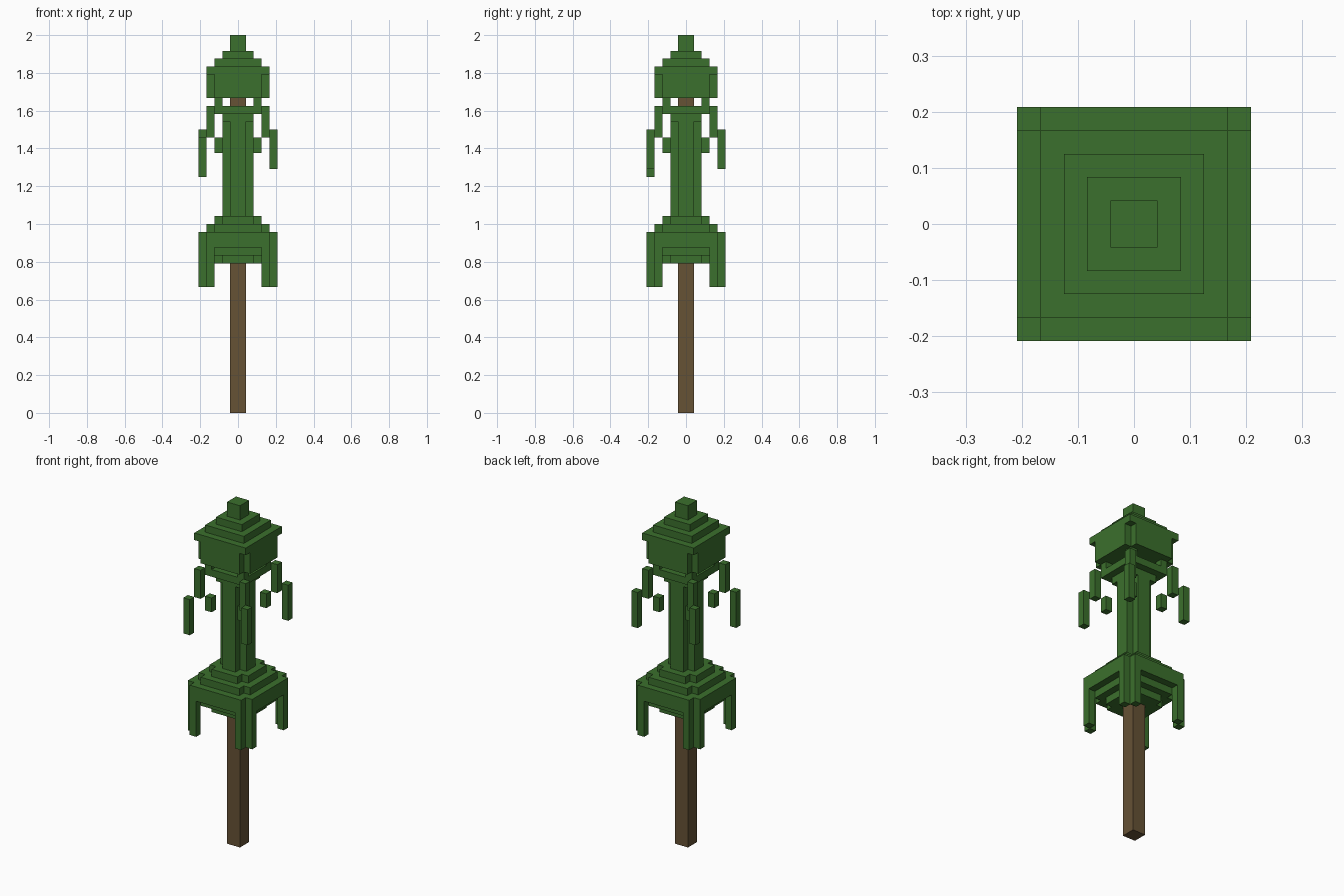
import bpy
import bmesh

U = 2 / 48  # one block

cube = bpy.data.objects.get("Cube")
if cube:
    bpy.data.objects.remove(cube, do_unlink=True)


def material(name, colour):
    mat = bpy.data.materials.new(name)
    mat.use_nodes = True
    mat.diffuse_color = colour
    mat.node_tree.nodes["Principled BSDF"].inputs["Base Color"].default_value = colour
    return mat


LEAF = material("leaf green", (0.044, 0.162, 0.026, 1))
BARK = material("bark brown", (0.133, 0.084, 0.036, 1))


def prism(name, outline, z0, z1, mat):
    """Extrude an outline, given in blocks, between two heights."""
    bm = bmesh.new()
    face = bm.faces.new([bm.verts.new((x * U, y * U, z0 * U)) for x, y in outline])
    top = bmesh.ops.extrude_face_region(bm, geom=[face])["geom"]
    verts = [v for v in top if isinstance(v, bmesh.types.BMVert)]
    bmesh.ops.translate(bm, verts=verts, vec=(0, 0, (z1 - z0) * U))
    bmesh.ops.recalc_face_normals(bm, faces=bm.faces)
    mesh = bpy.data.meshes.new(name)
    bm.to_mesh(mesh)
    bm.free()
    mesh.materials.append(mat)
    obj = bpy.data.objects.new(name, mesh)
    bpy.context.collection.objects.link(obj)
    return obj


def block(name, half, z0, z1, mat=LEAF, cx=0, cy=0):
    corners = [(-half, -half), (half, -half), (half, half), (-half, half)]
    return prism(name, [(cx + x, cy + y) for x, y in corners], z0, z1, mat)


def notched(name, half, z0, z1):
    """Square tier with a one-block notch cut from each corner."""
    a, b = half, half - 1
    quarter = [(a, -b), (a, b), (b, b)]
    outline = []
    for _ in range(4):
        outline += quarter
        quarter = [(-y, x) for x, y in quarter]
    return prism(name, outline, z0, z1, LEAF)


SIGNS = [(sx, sy) for sx in (-1, 1) for sy in (-1, 1)]

# Trunk
block("trunk", 1, 0, 40.5, BARK)

# Lower canopy, stepped above and below, with the leafy column
notched("lower_canopy_rim", 5, 21, 23)
notched("lower_canopy_middle", 4, 20, 24)
notched("lower_canopy_core", 3, 19, 25)
notched("leaf_column", 2, 25, 37)
block("column_cap", 2, 37, 38)
block("column_collar", 3, 38, 39)

# Upper canopy
notched("upper_canopy_skirt", 4, 40, 43)
for i, (half, z0, z1) in enumerate([(4, 43, 44), (3, 44, 45), (2, 45, 46), (1, 46, 48)]):
    block(f"crown_step_{i + 1}", half, z0, z1)

# Leaves hanging at the corners
for sx, sy in SIGNS:
    for x, y in ((3.5, 4.5), (4.5, 3.5)):
        block("lower_hanging_leaf", 0.5, 16, 21, LEAF, sx * x, sy * y)
    drop = 1 if (sx, sy) == (-1, -1) else 0
    for name, d, z0, z1 in (
        ("corner_joint", 2.5, 39, 40),
        ("inner_hanging_leaf", 2.5, 33, 35),
        ("middle_hanging_leaf", 3.5, 35, 39),
        ("outer_hanging_leaf", 4.5, 31 - drop, 36 - drop),
    ):
        block(name, 0.5, z0, z1, LEAF, sx * d, sy * d)
